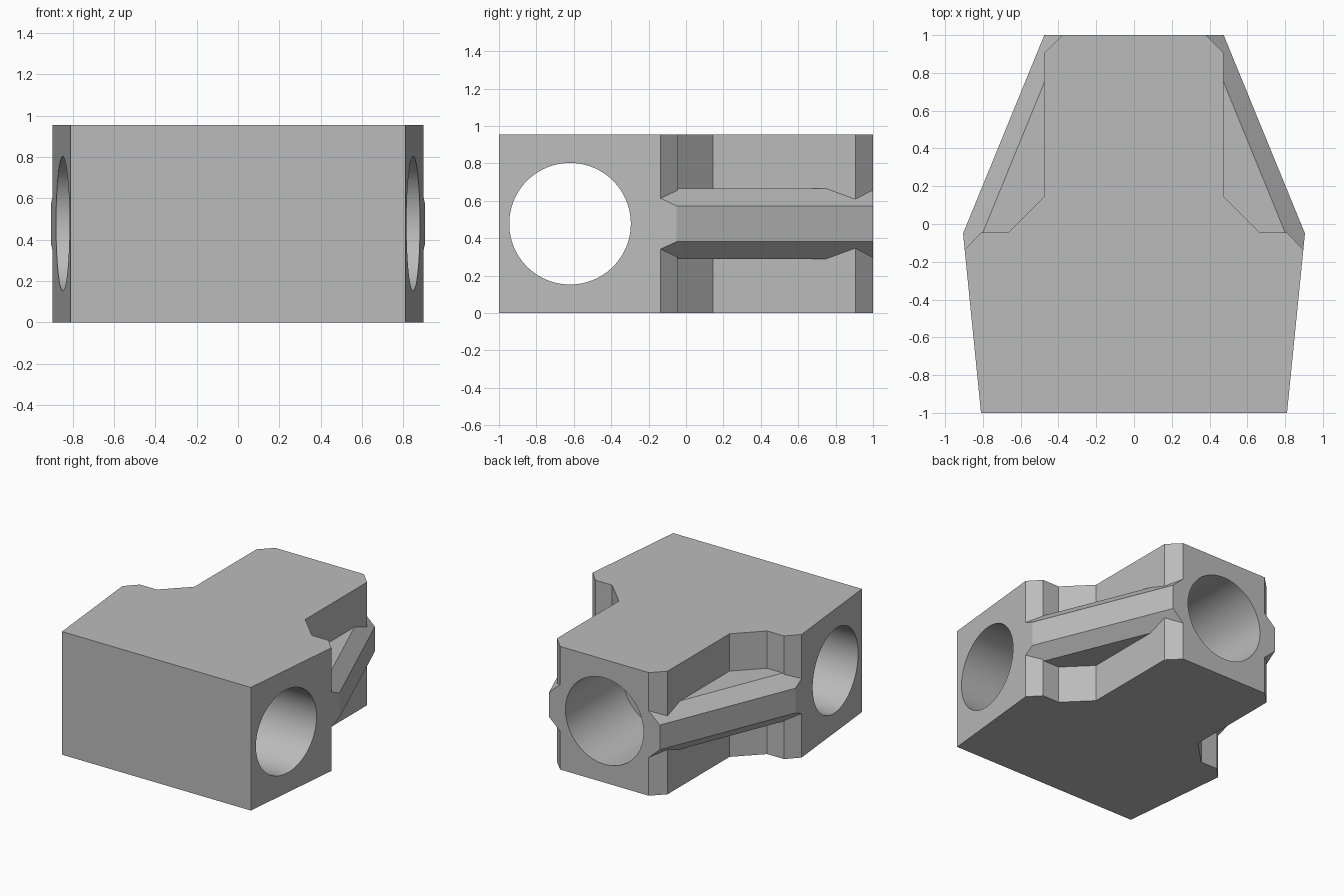
import bpy, bmesh, math
from mathutils import Vector

if "Cube" in bpy.data.objects:
    bpy.data.objects.remove(bpy.data.objects["Cube"])

HEIGHT = 0.955
MID = HEIGHT / 2
RADIUS = 0.325

grey = bpy.data.materials.new("plain_grey")
grey.use_nodes = True
grey.diffuse_color = (0.5, 0.5, 0.5, 1)
grey.node_tree.nodes["Principled BSDF"].inputs["Base Color"].default_value = (0.5, 0.5, 0.5, 1)


def sweep(name, ring, offset):
    """Solid made by extruding a closed ring of points along an offset."""
    bm = bmesh.new()
    face = bm.faces.new([bm.verts.new(p) for p in ring])
    out = bmesh.ops.extrude_face_region(bm, geom=[face])
    moved = [g for g in out["geom"] if isinstance(g, bmesh.types.BMVert)]
    bmesh.ops.translate(bm, verts=moved, vec=offset)
    bmesh.ops.recalc_face_normals(bm, faces=bm.faces)
    mesh = bpy.data.meshes.new(name)
    bm.to_mesh(mesh)
    bm.free()
    mesh.materials.append(grey)
    obj = bpy.data.objects.new(name, mesh)
    bpy.context.collection.objects.link(obj)
    return obj


def cut(target, cutter):
    """Subtract the cutter from the target and discard it."""
    mod = target.modifiers.new("cut", "BOOLEAN")
    mod.operation = "DIFFERENCE"
    mod.solver = "EXACT"
    mod.object = cutter
    bpy.context.view_layer.objects.active = target
    bpy.ops.object.modifier_apply(modifier=mod.name)
    bpy.data.objects.remove(cutter)


def circle(center, u, v, radius, sides=96):
    angles = [2 * math.pi * i / sides for i in range(sides)]
    return [Vector(center) + radius * (math.cos(a) * u + math.sin(a) * v) for a in angles]


X, Y, Z = Vector((1, 0, 0)), Vector((0, 1, 0)), Vector((0, 0, 1))

# Outer block, tapering to the back
half = [(0.81, -1), (0.905, -0.05), (0.475, 1)]
outline = half + [(-x, y) for x, y in reversed(half)]
block = sweep("connector_block", [(x, y, 0) for x, y in outline], Z * HEIGHT)

# Side notches, each leaving a bevelled diagonal rib at mid height
notch_plan = [(1.2, -0.457), (0.81, -0.045), (0.665, -0.045), (0.475, 0.145),
              (0.475, 0.905), (0.28, 1.1), (1.2, 1.1)]
rib_half = [(-0.8, 0.188), (-0.095, 0.188), (0, 0.096), (0.4, 0.096)]
rib_profile = rib_half + [(n, -h) for n, h in reversed(rib_half)]
for side in (1, -1):
    notch = sweep("notch_cutter", [(side * x, y, -0.2) for x, y in notch_plan], Z * 1.4)
    start = Vector((side * 0.905, -0.05, MID))
    along = (Vector((side * 0.475, 1, MID)) - start).normalized()
    outward = Vector((side * along.y, -side * along.x, 0))
    ring = [start - along * 0.9 + outward * n + Z * h for n, h in rib_profile]
    cut(notch, sweep("rib_form", ring, along * 3))
    cut(block, notch)

# Through hole from side to side
cut(block, sweep("cross_bore", circle((-1.5, -0.62, MID), Y, Z, RADIUS), X * 3))

# Blind socket in the back
cut(block, sweep("back_socket", circle((0, 0.3, MID), X, Z, 0.335), Y))

bpy.ops.object.select_all(action="DESELECT")
block.select_set(True)
bpy.context.view_layer.objects.active = block
bpy.ops.object.shade_smooth_by_angle(angle=math.radians(20))
